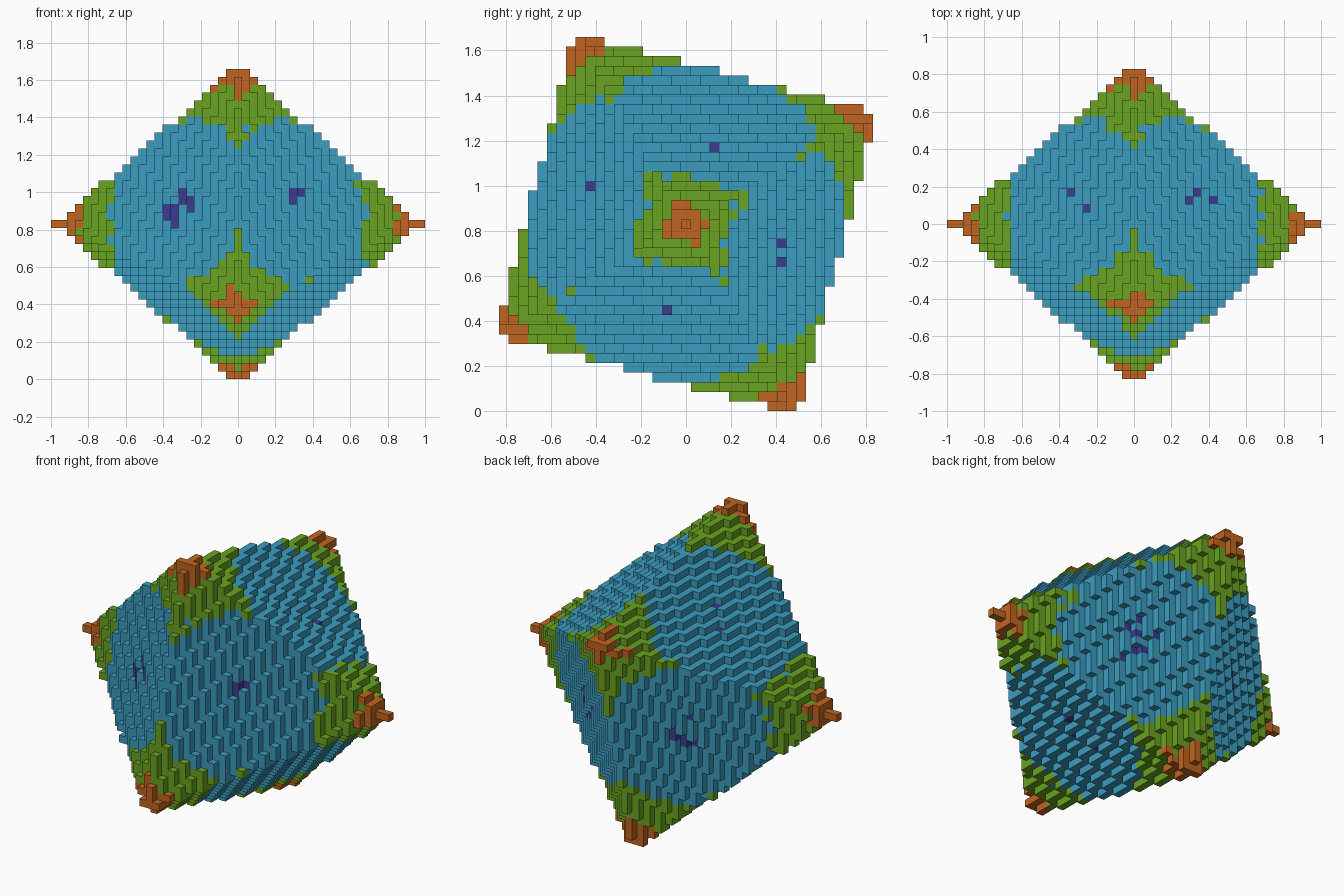
import bpy
import bmesh
import math
import random
from mathutils import Vector

random.seed(4)

if "Cube" in bpy.data.objects:
    bpy.data.objects.remove(bpy.data.objects["Cube"], do_unlink=True)

RADIUS = 23                        # centre to corner, in blocks
CELL = 2 / (2 * RADIUS + 1)        # block size
TILT = math.radians(30)            # turn about the x axis
HALF_HEIGHT = 19.5                 # blocks from the ground to the centre
C, S = math.cos(TILT), math.sin(TILT)


def make_material(name, rgb):
    mat = bpy.data.materials.new(name)
    mat.use_nodes = True
    colour = (*rgb, 1)
    mat.diffuse_color = colour
    bsdf = next(n for n in mat.node_tree.nodes if n.type == "BSDF_PRINCIPLED")
    bsdf.inputs["Base Color"].default_value = colour
    return mat


# Colour bands by distance from the centre: face centres, faces, shoulders, tips
materials = [
    make_material("indigo", (0.045, 0.042, 0.28)),
    make_material("blue", (0.044, 0.333, 0.521)),
    make_material("green", (0.144, 0.366, 0.015)),
    make_material("orange", (0.527, 0.13, 0.014)),
]
BAND_LIMITS = (12.75, 16.75, 20.0)


def inside(x, y, z):
    """Block centre lies in the tilted octahedron."""
    u, v = z * C - y * S, y * C + z * S
    return abs(x) + abs(u) + abs(v) <= RADIUS + 1e-6


def band(cell):
    """Band index, with a slightly ragged border."""
    distance = Vector(cell).length + random.gauss(0, 0.25)
    return sum(distance >= limit for limit in BAND_LIMITS)


# The six outward directions of a block, each with its two side directions
directions = []
for axis in range(3):
    for sign in (1, -1):
        n, a = Vector((0, 0, 0)), Vector((0, 0, 0))
        n[axis] = sign
        a[(axis + 1) % 3] = 1
        directions.append((n, a, n.cross(a)))

# Stepped octahedron: only the outer faces of the blocks
bm = bmesh.new()
corners = {}


def corner(point):
    key = tuple(round(2 * p) for p in point)
    if key not in corners:
        corners[key] = bm.verts.new((point + Vector((0, 0, HALF_HEIGHT))) * CELL)
    return corners[key]


span = range(-RADIUS, RADIUS + 1)
for x in span:
    for y in span:
        for z in span:
            if not inside(x, y, z):
                continue
            centre = Vector((x, y, z))
            bare = [d for d in directions if not inside(*(centre + d[0]))]
            if not bare:
                continue
            index = band(centre)
            for n, a, b in bare:
                mid = centre + n / 2
                ring = [corner(mid + (i * a + j * b) / 2)
                        for i, j in ((-1, -1), (1, -1), (1, 1), (-1, 1))]
                bm.faces.new(ring).material_index = index

mesh = bpy.data.meshes.new("stepped_octahedron")
bm.to_mesh(mesh)
bm.free()
for mat in materials:
    mesh.materials.append(mat)
body = bpy.data.objects.new("stepped_octahedron", mesh)
bpy.context.collection.objects.link(body)
